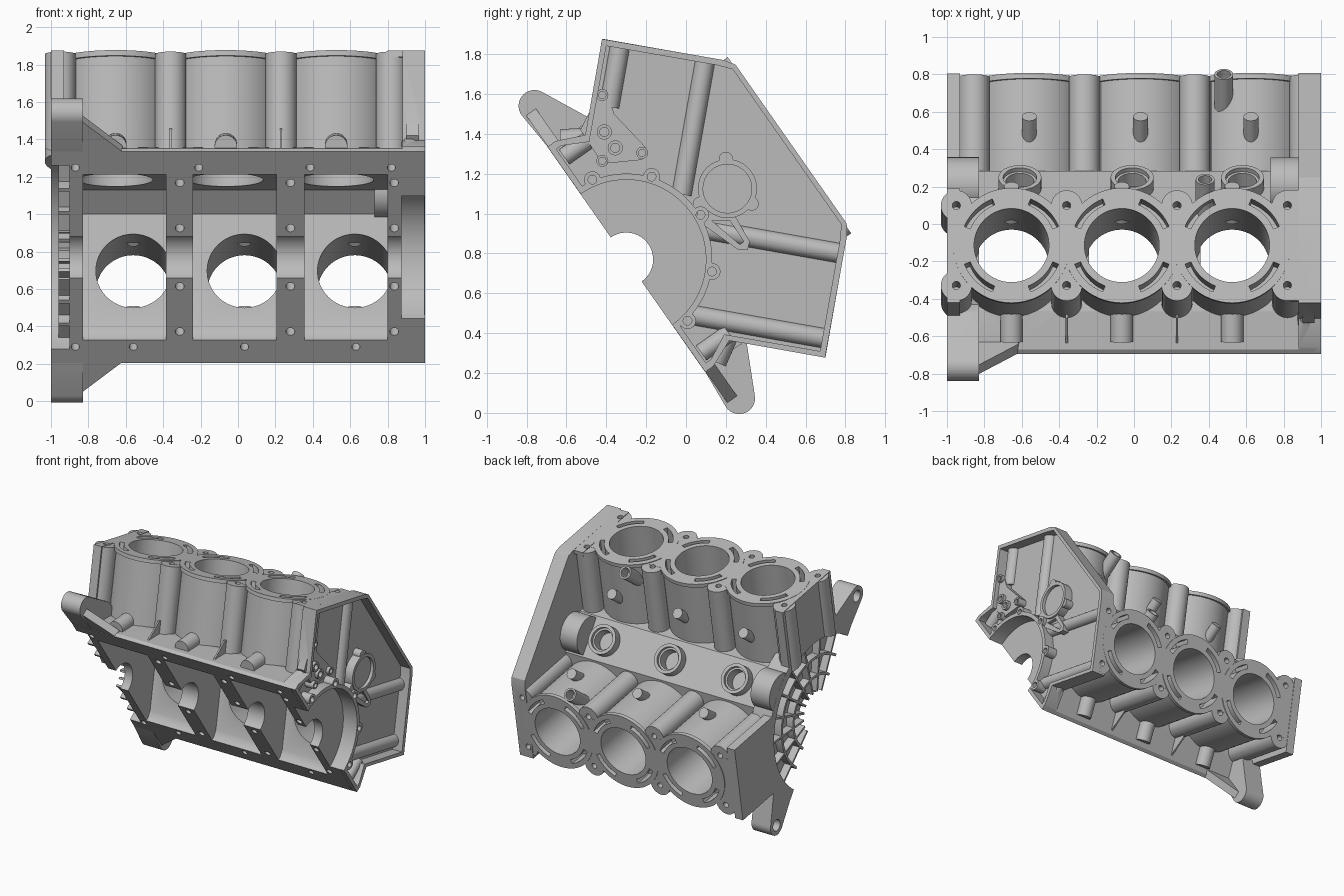
import bpy, bmesh, math
from math import cos, sin, pi, radians
from mathutils import Matrix, Vector

old = bpy.data.objects.get("Cube")
if old:
    bpy.data.objects.remove(old, do_unlink=True)

metal = bpy.data.materials.new("cast_grey_metal")
metal.use_nodes = True
GREY = (0.5, 0.5, 0.5, 1)
metal.diffuse_color = GREY
metal.node_tree.nodes["Principled BSDF"].inputs["Base Color"].default_value = GREY

# Frames share the crank centre; Z is the bank axis (or the V bisector)
def frame(angle):
    return Matrix.Translation((0, -0.30, 0.77)) @ Matrix.Rotation(radians(angle - 90), 4, 'X')

BLOCK, WORLD = frame(35), Matrix.Identity(4)
BANKS = [(frame(80), 1, (-0.655, -0.065, 0.525)), (frame(-10), -1, (-0.56, 0.035, 0.625))]
PITCH, DECK, HALF = 0.59, 1.07, 0.31

def make(name, bm, M):
    bmesh.ops.recalc_face_normals(bm, faces=bm.faces[:])
    me = bpy.data.meshes.new(name)
    bm.to_mesh(me)
    bm.free()
    me.transform(M)
    me.materials.append(metal)
    ob = bpy.data.objects.new(name, me)
    bpy.context.collection.objects.link(ob)
    return ob

def extrude(name, pts, vec, M):
    bm = bmesh.new()
    face = bm.faces.new([bm.verts.new(p) for p in pts])
    new = bmesh.ops.extrude_face_region(bm, geom=[face])["geom"]
    bmesh.ops.translate(bm, vec=vec, verts=[v for v in new if isinstance(v, bmesh.types.BMVert)])
    return make(name, bm, M)

def prism(name, pts, x0, x1, M=BLOCK):
    return extrude(name, [(x0, y, z) for y, z in pts], (x1 - x0, 0, 0), M)

def box(name, x0, x1, y0, y1, z0, z1, M):
    return prism(name, [(y0, z0), (y1, z0), (y1, z1), (y0, z1)], x0, x1, M)

def rod(name, a, b, r, M=BLOCK, seg=32):
    a, b = Vector(a), Vector(b)
    d = b - a
    bm = bmesh.new()
    bmesh.ops.create_cone(bm, cap_ends=True, segments=seg, radius1=r, radius2=r, depth=d.length)
    T = Matrix.Translation((a + b) / 2) @ d.to_track_quat('Z', 'Y').to_matrix().to_4x4()
    return make(name, bm, M @ T)

def post(name, x, y, z0, z1, r, M, seg=32):
    return rod(name, (x, y, z0), (x, y, z1), r, M, seg)

def arc(cx, cy, r, a0, a1, n):
    return [(cx + r * cos(a0 + (a1 - a0) * i / n), cy + r * sin(a0 + (a1 - a0) * i / n)) for i in range(n + 1)]

def mirrored(half):
    return half + [(-y, z) for y, z in reversed(half)]

def combine(base, others, op):
    bpy.context.view_layer.objects.active = base
    for o in others:
        m = base.modifiers.new("bool", 'BOOLEAN')
        m.operation, m.solver, m.object = op, 'MANIFOLD', o
        bpy.ops.object.modifier_apply(modifier=m.name)
        bpy.data.objects.remove(o, do_unlink=True)

# Crankcase core
block = prism("engine_block", mirrored([(0.69, 0), (0.69, 0.03), (0.575, 0.2), (0.16, 0.6)]), -0.998, 0.96)
solids, cuts, extras = [], [], []

# Cylinder banks: barrels, bolt columns, webs and deck flanges
for M, inner, bores in BANKS:
    bolts = [bores[0] - PITCH / 2 + PITCH * i for i in range(4)]
    solids += [box("web", -0.985, 0.89, -0.205, 0.205, 0.44, DECK - 0.005, M),
               box("end_wall", -1, -0.93, -HALF, HALF, 0.45, DECK - 0.002, M),
               box("deck_end", bolts[3] - 0.02, 0.93, -HALF + 0.01, HALF - 0.01, 1.035, DECK - 0.001, M)]
    for x in bores:
        solids += [post("barrel", x, 0, 0.46, DECK - 0.01, 0.295, M, 64),
                   post("deck_ring", x, 0, 1.04, DECK, 0.312, M, 64)]
        cuts.append(post("bore", x, 0, 0.3, 1.2, 0.2, M, 64))
        # Coolant slots around each bore
        for q in range(4):
            a = pi / 4 + q * pi / 2
            ring = arc(x, 0, 0.272, a - 0.4, a + 0.4, 10) + arc(x, 0, 0.238, a + 0.4, a - 0.4, 10)
            cuts.append(extrude("slot", [(p, y, 0.93) for p, y in ring], (0, 0, 0.2), M))
    for x in bolts:
        for s in (-0.217, 0.217):
            solids.append(post("bolt_column", x, s, 0.47, DECK - 0.006, 0.083, M))
            cuts.append(post("bolt_hole", x, s, 0.9, 1.2, 0.022, M, 16))

# Front cover plate closing the valley, and rear bell housing flange
plate = [(0.69, 0.001), (0.69, 0.05), (0.63, 0.19), (0.976, 0.535), (0.54, 0.974), (0.487, 1.01)]
solids.append(prism("cover_plate", mirrored(plate), 0.88, 1))
solids.append(prism("bell_flange", arc(0, 0.001, 0.66, 0, pi, 48), -1, -0.83))
solids.append(rod("rear_cam_boss", (-0.999, 0, 0.62), (-0.83, 0, 0.62), 0.15))

# Mounting ears with gussets
for s in (-1, 1):
    ear = [(0.55, 0.002), (0.68, 0.002)] + arc(0.895, 0.065, 0.08, -pi / 2, pi * 0.38, 16) + [(0.67, 0.265), (0.55, 0.265)]
    solids.append(prism("ear", [(s * y, z) for y, z in ear], -1, -0.83))
    gusset = [(-0.9, 0.6), (-0.6, 0.6), (-0.62, 0.688), (-0.83, 0.88), (-0.9, 0.88)]
    solids.append(extrude("gusset", [(x, s * y, 0.003) for x, y in gusset], (0, 0, 0.06), BLOCK))
    cuts.append(rod("ear_hole", (-1.1, s * 0.895, 0.065), (-0.88, s * 0.895, 0.065), 0.045))
combine(block, solids, 'UNION')

# Hollow the cover, leaving a rim
inset = [(0.655, 0.03), (0.655, 0.06), (0.59, 0.187), (0.935, 0.533), (0.535, 0.935), (0.475, 0.985)]
combine(block, [prism("cover_recess", mirrored(inset), 0.915, 1.1)], 'DIFFERENCE')

# Columns, seal ring and bosses inside the cover
inside = [prism("seal_ring", arc(0, 0.002, 0.43, 0, pi, 48), 0.86, 0.998)]
for M, inner, bores in BANKS:
    inside += [post("cover_column", 0.91, inner * 0.217, 0.37, 1.055, 0.05, M),
               post("cover_column", 0.91, -inner * 0.217, 0.74 if inner > 0 else 0.37, 1.055, 0.05, M)]
for s in (-1, 1):
    inside.append(rod("corner_column", (0.92, s * 0.6, 0.04), (0.92, s * 0.6, 0.21), 0.045))
for deg in (10, 47, 86, 128, 168):
    y, z = 0.435 * cos(radians(deg)), 0.435 * sin(radians(deg))
    inside.append(rod("seal_boss", (0.9, y, z), (0.997, y, z), 0.042))
    cuts.append(rod("seal_hole", (0.94, y, z), (1.1, y, z), 0.022, seg=16))
# Pump mount
pad = [(-0.44, 1.6), (-0.4, 1.62), (-0.36, 1.5), (-0.2, 1.33), (-0.22, 1.27), (-0.42, 1.25), (-0.53, 1.42)]
inside.append(prism("pump_pad", pad, 0.9, 0.965, WORLD))
for y, z, r in [(-0.41, 1.41, 0.038), (-0.355, 1.33, 0.038), (-0.42, 1.595, 0.03), (-0.22, 1.305, 0.03), (-0.42, 1.265, 0.03)]:
    inside.append(rod("pump_boss", (0.91, y, z), (0.99, y, z), r, WORLD, 20))
    cuts.append(rod("pump_hole", (0.94, y, z), (1.1, y, z), r * 0.6, WORLD, 16))
combine(block, inside, 'UNION')

# Valley bosses
bosses = []
for x in (-0.61, -0.01, 0.58):
    bosses.append(post("valley_boss", x, 0, 0.55, 0.67, 0.115, BLOCK))
    cuts += [post("valley_bore", x, 0, 0.56, 0.8, 0.075, BLOCK),
             post("valley_step", x, 0, 0.645, 0.8, 0.09, BLOCK)]
combine(block, bosses, 'UNION')

# Crank cavities, bearing tunnel, end recesses and bolt holes
cavity = mirrored([(0.54, -0.1), (0.54, 0.03), (0.516, 0.078), (0.078, 0.516)])
for a, b in [(-0.83, -0.385), (-0.24, 0.205), (0.355, 0.80)]:
    cuts.append(prism("cavity", cavity, a, b))
cuts += [rod("bearing_tunnel", (-1.1, 0, 0), (1.1, 0, 0), 0.135, seg=48),
         rod("bell_recess", (-1.1, 0, 0), (-0.9, 0, 0), 0.6, seg=96),
         rod("seal_recess", (0.875, 0, 0), (1.1, 0, 0), 0.4, seg=96)]
for w, xs in [(-0.585, (-0.87, -0.21, 0.385, 0.82)), (0.585, (-0.87, -0.56, 0.035, 0.63))]:
    cuts += [post("rail_hole", x, w, -0.1, 0.08, 0.022, BLOCK, 16) for x in xs]
for x in (-0.312, 0.28, 0.835):
    cuts += [post("main_hole", x, w, -0.1, 0.1, 0.024, BLOCK, 16) for w in (-0.485, -0.19, 0.19, 0.485)]
combine(block, cuts, 'DIFFERENCE')

# Bell housing ribs: concentric arcs and spokes
for i, r in enumerate((0.3, 0.45)):
    extras.append(prism("bell_arc_rib_%d" % i, arc(0, 0, r, 0, pi, 40) + arc(0, 0, r - 0.02, pi, 0, 40), -0.96, -0.89))
for i in range(9):
    a = radians(10 + 20 * i)
    c, s = cos(a), sin(a)
    side = [(0.16, -0.008), (0.605, -0.008), (0.605, 0.008), (0.16, 0.008)]
    extras.append(prism("bell_spoke_%d" % i, [(c * p - s * q, s * p + c * q) for p, q in side], -0.96, -0.89))

# Cam bearing housing with bolt tabs and arm
cam = rod("cam_housing", (0.73, 0, 0.62), (0.985, 0, 0.62), 0.148, seg=48)
tabs = [rod("cam_tab", (0.9, y, z), (0.98, y, z), 0.035, WORLD, 20)
        for y, z in [(0.2, 1.275), (0.07, 1.05), (0.33, 1.05)]]
tabs.append(prism("cam_arm", [(0.06, 1.02), (0.05, 0.97), (0.26, 0.82), (0.31, 0.82), (0.32, 0.86), (0.24, 1.0)], 0.9, 0.97, WORLD))
combine(cam, tabs, 'UNION')
arm_cut = prism("arm_cut", [(0.13, 0.965), (0.27, 0.845), (0.29, 0.86), (0.22, 0.965)], 0.94, 1.1, WORLD)
combine(cam, [rod("cam_cut", (0.96, 0, 0.62), (1.1, 0, 0.62), 0.122, seg=48), arm_cut], 'DIFFERENCE')
extras.append(cam)

# Valley pins, coolant pipes, skirt bumps and thin skirt webs
for n, (M, inner, bores) in enumerate(BANKS):
    side = "upper" if n == 0 else "lower"
    s = -inner
    for i, x in enumerate(bores):
        extras.append(post("%s_pin_%d" % (side, i), x, s * 0.325, 0.62, 0.84, 0.04, BLOCK, 24))
        extras.append(rod("%s_skirt_bump_%d" % (side, i), (x, s * 0.675, 0.07), (x, s * 0.545, 0.284), 0.06))
    for i in range(2):
        x = bores[i] + PITCH / 2
        extras.append(prism("%s_skirt_web_%d" % (side, i),
                            [(s * 0.67, 0.04), (s * 0.68, 0.23), (s * 0.6, 0.3), (s * 0.5, 0.2)], x - 0.006, x + 0.006))
    x = 0.38 if n == 0 else 0.48
    pipe = post(side + "_coolant_pipe", x, s * 0.49, 0.78, 1.0, 0.05, BLOCK)
    combine(pipe, [post("pipe_bore", x, s * 0.49, 0.9, 1.1, 0.036, BLOCK)], 'DIFFERENCE')
    extras.append(pipe)

# Smooth round surfaces, keep edges sharp
bpy.ops.object.select_all(action='DESELECT')
for ob in [block] + extras:
    ob.select_set(True)
bpy.context.view_layer.objects.active = block
bpy.ops.object.shade_smooth_by_angle(angle=radians(30))
